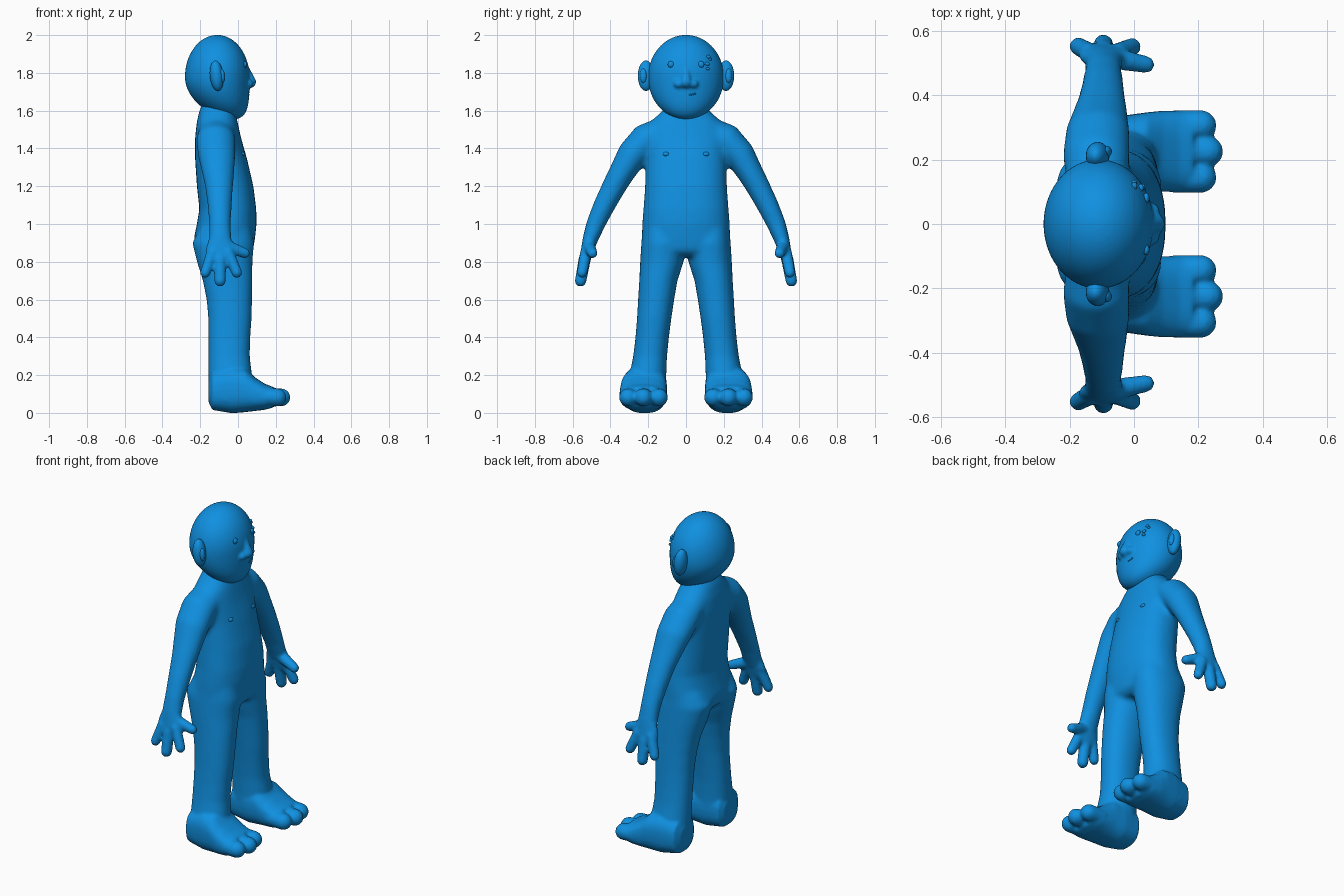
import bpy, bmesh, math
from mathutils import Vector, Matrix

if "Cube" in bpy.data.objects:
    bpy.data.objects.remove(bpy.data.objects["Cube"])

skin = bpy.data.materials.new("skin_blue")
skin.diffuse_color = (0.005, 0.28, 0.75, 1)
skin.use_nodes = True
skin.node_tree.nodes["Principled BSDF"].inputs["Base Color"].default_value = skin.diffuse_color


def loft(bm, rings, n=28, power=2.0):
    """Skin rings of (centre, half-axis u, half-axis v) into a closed tube."""
    loops = []
    for c, u, v in rings:
        loop = []
        for i in range(n):
            a = 2 * math.pi * i / n
            ca, sa = math.cos(a), math.sin(a)
            p = math.copysign(abs(ca) ** (2 / power), ca)
            q = math.copysign(abs(sa) ** (2 / power), sa)
            loop.append(bm.verts.new(Vector(c) + Vector(u) * p + Vector(v) * q))
        loops.append(loop)
    for a, b in zip(loops, loops[1:]):
        for i in range(n):
            j = (i + 1) % n
            bm.faces.new((a[i], a[j], b[j], b[i]))
    bm.faces.new(loops[0])
    bm.faces.new(loops[-1])


def upright(bm, rows, s=1, power=2.0):
    """Rows of z, x min, x max, y min, y max."""
    loft(bm, [(((a + b) / 2, s * (c + d) / 2, z), ((b - a) / 2, 0, 0), (0, (d - c) / 2, 0))
              for z, a, b, c, d in rows], power=power)


def forward(bm, rows, s=1, power=2.0):
    """Rows of x, z min, z max, y min, y max."""
    loft(bm, [((x, s * (c + d) / 2, (a + b) / 2), (0, (d - c) / 2, 0), (0, 0, (b - a) / 2))
              for x, a, b, c, d in rows], power=power)


def limb(bm, rows, s=1):
    """Rows of x, y, z, half width in x, half thickness across the path."""
    pts = [Vector((r[0], s * r[1], r[2])) for r in rows]
    rings = []
    for i, r in enumerate(rows):
        t = pts[min(i + 1, len(pts) - 1)] - pts[max(i - 1, 0)]
        t.x = 0
        v = t.normalized().cross(Vector((1, 0, 0)))
        rings.append((pts[i], (r[3], 0, 0), v * r[4]))
    loft(bm, rings)


def capsule(bm, a, b, r0, r1, s=1):
    a, b = Vector((a[0], s * a[1], a[2])), Vector((b[0], s * b[1], b[2]))
    d = (b - a).normalized()
    u = d.orthogonal().normalized()
    v = d.cross(u)
    rings = []
    for c, r, angles in ((a, r0, (-85, -60, -30, 0)), (b, r1, (0, 20, 40, 60, 75, 86))):
        for deg in angles:
            t = math.radians(deg)
            k = r * math.cos(t)
            rings.append((c + d * r * math.sin(t), u * k, v * k))
    loft(bm, rings, 16)


def ellipsoid(bm, c, r, tilt=0, seg=20):
    m = Matrix.Translation(c) @ Matrix.Rotation(tilt, 4, 'Y') @ Matrix.Diagonal((*r, 1))
    return bmesh.ops.create_uvsphere(bm, u_segments=seg, v_segments=seg // 2 + 2,
                                     radius=1, matrix=m)["verts"]


def finish(bm, name, voxel=0, smooth=0):
    bmesh.ops.recalc_face_normals(bm, faces=bm.faces)
    me = bpy.data.meshes.new(name)
    bm.to_mesh(me)
    bm.free()
    ob = bpy.data.objects.new(name, me)
    bpy.context.collection.objects.link(ob)
    bpy.context.view_layer.objects.active = ob
    if voxel:
        m = ob.modifiers.new("fuse", 'REMESH')
        m.mode, m.voxel_size = 'VOXEL', voxel
        bpy.ops.object.modifier_apply(modifier="fuse")
        m = ob.modifiers.new("soften", 'SMOOTH')
        m.factor, m.iterations = 0.5, smooth
        bpy.ops.object.modifier_apply(modifier="soften")
    ob.data.materials.clear()
    ob.data.materials.append(skin)
    for p in ob.data.polygons:
        p.use_smooth = True
        p.material_index = 0
    return ob


# torso, legs and arms, fused and softened
bm = bmesh.new()
upright(bm, [(z, a, b, -w, w) for z, a, b, w in (
    (1.67, -.17, -.03, .08), (1.60, -.205, -.015, .125), (1.53, -.22, 0, .20),
    (1.45, -.228, .018, .225), (1.35, -.228, .047, .213), (1.2, -.218, .082, .217),
    (1.08, -.205, .097, .226), (1.0, -.218, .099, .232), (.92, -.235, .09, .236),
    (.86, -.22, .08, .225), (.83, -.17, .05, .16))], power=2.3)
for s in (1, -1):
    upright(bm, [(.98, -.20, .07, .03, .225), (.90, -.243, .086, .008, .237),
                 (.80, -.218, .077, .012, .243), (.70, -.187, .077, .045, .248),
                 (.60, -.167, .075, .062, .254), (.50, -.158, .073, .077, .26),
                 (.40, -.157, .066, .09, .268), (.30, -.157, .063, .10, .28),
                 (.20, -.157, .075, .104, .30), (.10, -.157, .08, .102, .33),
                 (.05, -.15, .08, .11, .33)], s, 2.2)
    limb(bm, [(-.115, .10, 1.50, .09, .075), (-.117, .21, 1.445, .104, .09),
              (-.113, .285, 1.365, .10, .082), (-.106, .335, 1.28, .087, .07),
              (-.10, .38, 1.2, .075, .064), (-.097, .432, 1.1, .065, .058),
              (-.095, .478, 1.0, .058, .051), (-.095, .51, .91, .062, .041),
              (-.095, .522, .86, .06, .034)], s)
base = finish(bm, "body_base", .012, 10)

# hands and feet, fused onto the body with lighter softening
bm = bmesh.new()
bm.from_mesh(base.data)
bpy.data.objects.remove(base)
for s in (1, -1):
    limb(bm, [(-.095, .508, .93, .056, .037), (-.093, .521, .87, .078, .034),
              (-.093, .53, .83, .08, .031), (-.094, .535, .80, .055, .026)], s)
    capsule(bm, (-.135, .53, .85), (-.173, .552, .742), .031, .028, s)
    capsule(bm, (-.095, .535, .82), (-.095, .558, .699), .033, .031, s)
    capsule(bm, (-.052, .53, .85), (-.006, .55, .742), .031, .028, s)
    capsule(bm, (-.065, .515, .885), (.037, .495, .845), .034, .027, s)
    forward(bm, [(-.157, .06, .17, .15, .27), (-.135, .015, .22, .115, .315),
                 (-.03, -.002, .25, .10, .337), (.04, .004, .235, .10, .347),
                 (.09, .01, .188, .10, .352), (.14, .016, .155, .10, .352),
                 (.185, .028, .138, .108, .345)], s, 2.6)
    for y, x in ((.306, .208), (.225, .229), (.144, .208)):
        capsule(bm, (.12, y, .085), (x, y, .082), .047, .048, s)
finish(bm, "body", .009, 4)


# head: a ball whose lower part leans forward to the chin
HC, HR = Vector((-.11, 0, 1.777)), Vector((.171, .201, .224))


def head_x(y, z):
    k = (z - HC.z) / HR.z
    x = HC.x + HR.x * math.sqrt(max(0, 1 - (y / HR.y) ** 2 - k * k))
    return x + (.08 * k * k if k < 0 else 0)


bm = bmesh.new()
for v in ellipsoid(bm, HC, HR, seg=64):
    k = (v.co.z - HC.z) / HR.z
    if k < 0:
        v.co.x += .08 * k * k
# nose: bridge, tip and two wings
capsule(bm, (.043, 0, 1.83), (.066, 0, 1.752), .014, .031)
for s in (1, -1):
    ellipsoid(bm, (.053, .035 * s, 1.742), (.028, .032, .024))
finish(bm, "head", .008, 3)

for s, side in ((1, "left"), (-1, "right")):
    # ear shell with inner fold
    bm = bmesh.new()
    ellipsoid(bm, (-.113, .212 * s, 1.785), (.036, .043, .081), math.radians(-6), 28)
    ellipsoid(bm, (-.085, .225 * s, 1.785), (.016, .018, .038), math.radians(-6))
    finish(bm, side + "_ear")
    # eye
    bm = bmesh.new()
    ellipsoid(bm, (head_x(.08, 1.845), .08 * s, 1.845), (.01, .017, .017))
    finish(bm, side + "_eye")
    # nipple
    bm = bmesh.new()
    ellipsoid(bm, (.024, .105 * s, 1.37), (.012, .018, .012))
    finish(bm, side + "_nipple")

# small lumps around one eye
bm = bmesh.new()
for y, z, r in ((.118, 1.885, .012), (.128, 1.872, .009), (.112, 1.848, .013), (.115, 1.822, .01)):
    ellipsoid(bm, (head_x(y, z), y, z), (.009, r, r * .8), seg=14)
finish(bm, "brow_lumps")

# thin crooked mouth
bm = bmesh.new()
capsule(bm, (head_x(.02, 1.683), .02, 1.683), (head_x(.05, 1.69), .05, 1.69), .004, .004)
finish(bm, "mouth")
